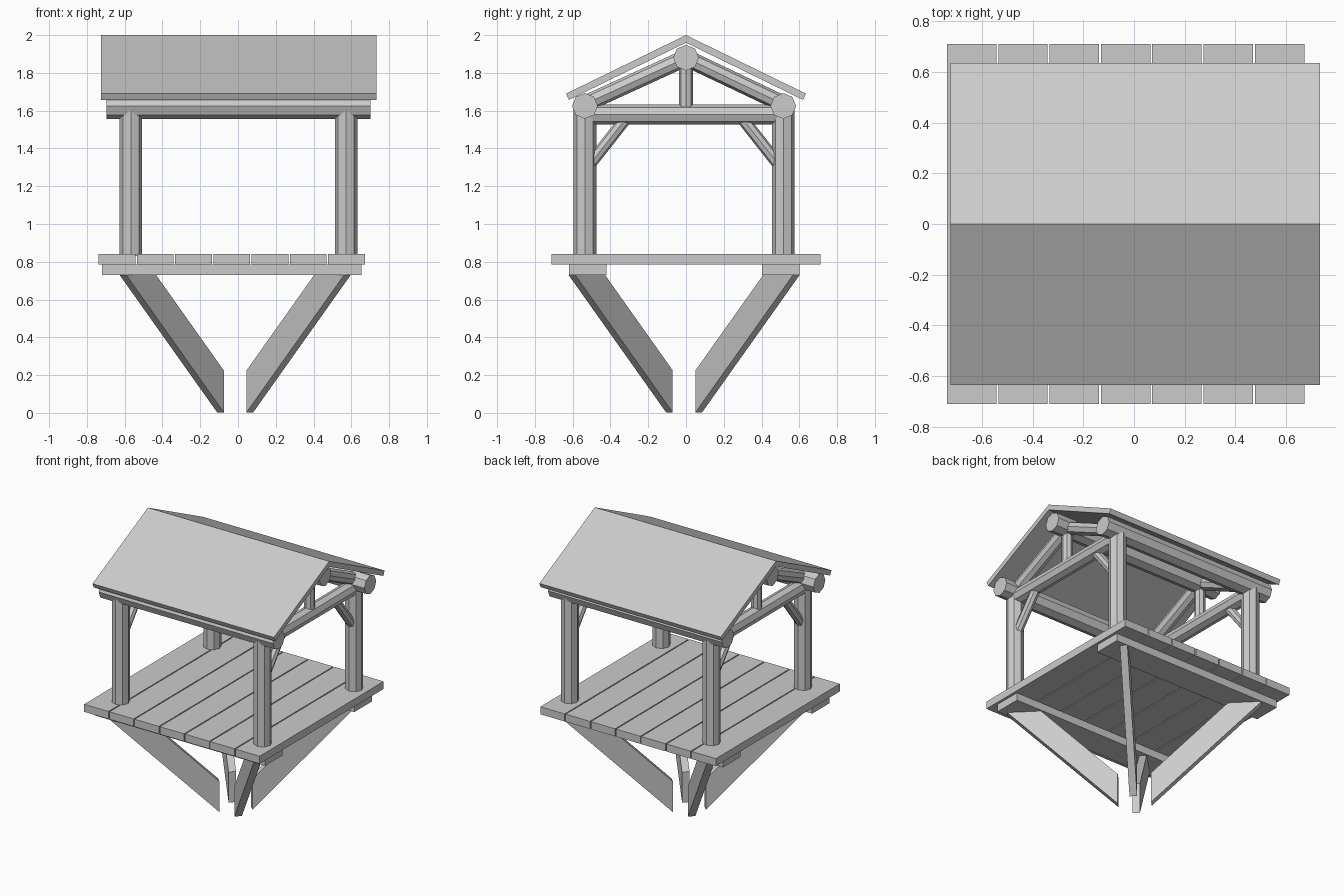
import bpy
from math import sqrt
from mathutils import Vector

if "Cube" in bpy.data.objects:
    bpy.data.objects.remove(bpy.data.objects["Cube"])


def mesh_object(name, verts, faces):
    mesh = bpy.data.meshes.new(name)
    mesh.from_pydata(verts, [], faces)
    mesh.update()
    obj = bpy.data.objects.new(name, mesh)
    bpy.context.collection.objects.link(obj)
    return obj


def box(name, x, y, z):
    verts = [(a, b, c) for a in x for b in y for c in z]
    return mesh_object(name, verts, [(0, 1, 3, 2), (4, 6, 7, 5), (0, 4, 5, 1),
                                     (2, 3, 7, 6), (0, 2, 6, 4), (1, 5, 7, 3)])


def prism(name, profile, offset):
    """Extrude a closed 3D profile along an offset vector."""
    n = len(profile)
    base = [Vector(p) for p in profile]
    verts = base + [p + Vector(offset) for p in base]
    faces = [tuple(range(n))[::-1], tuple(range(n, 2 * n))]
    faces += [(i, (i + 1) % n, (i + 1) % n + n, i + n) for i in range(n)]
    return mesh_object(name, verts, faces)


def log(name, start, end, radius):
    """Eight-sided timber between two points."""
    a, b = Vector(start), Vector(end)
    axis = b - a
    bpy.ops.mesh.primitive_cylinder_add(vertices=8, radius=radius,
                                        depth=axis.length, location=(a + b) / 2)
    obj = bpy.context.object
    obj.rotation_euler = axis.to_track_quat('Z', 'Y').to_euler()
    obj.name = name


YC = -0.01          # timber frame sits slightly off centre
EAVE_Y, EAVE_Z, RIDGE_Z = 0.525, 1.625, 1.88

# Deck planks
for i in range(7):
    x = -0.738 + i * 0.2025
    box("deck_plank", (x, x + 0.195), (-0.711, 0.711), (0.785, 0.84))

# Bearers under the deck
for y in (-0.52, 0.502):
    box("deck_bearer", (-0.72, 0.653), (y - 0.1, y + 0.1), (0.73, 0.785))

# Diagonal support boards running from the corners to the middle
LEG = [(0.078, 0.003), (0.078, 0.225), (0.436, 0.73), (0.594, 0.73)]
for sx in (-1, 1):
    for sy in (-1, 1):
        side = Vector((-sy, sx, 0)) * (0.05 / sqrt(2))
        flat = [Vector((sx * s - 0.015, sy * s - 0.01, z)) - side / 2 for s, z in LEG]
        prism("support_leg", flat, side)

# Eave and ridge logs
for s in (-1, 1):
    log("eave_log", (-0.697, YC + s * EAVE_Y, EAVE_Z), (0.702, YC + s * EAVE_Y, EAVE_Z), 0.068)
log("ridge_log", (-0.697, 0, RIDGE_Z), (0.702, 0, RIDGE_Z), 0.068)

# Two gable frames
for x in (-0.567, 0.573):
    log("tie_beam", (x, YC - 0.5, 1.58), (x, YC + 0.5, 1.58), 0.053)
    log("king_post", (x, 0, 1.6), (x, 0, 1.85), 0.037)
    for s in (-1, 1):
        y = YC + s * EAVE_Y
        log("post", (x, y, 0.83), (x, y, 1.62), 0.06)
        log("rafter", (x, y, EAVE_Z + 0.01), (x, 0, RIDGE_Z), 0.045)
        log("corner_brace", (x, YC + s * 0.5, 1.315), (x, YC + s * 0.315, 1.55), 0.032)

# Pitched roof
ROOF = [(0, 2.0), (0.635, 1.69), (0.62, 1.657), (0, 1.96)]
for s in (-1, 1):
    prism("roof_panel", [(-0.724, s * y, z) for y, z in ROOF], (1.457, 0, 0))

# Consistent outward normals
import bmesh
for obj in bpy.data.objects:
    bm = bmesh.new()
    bm.from_mesh(obj.data)
    bmesh.ops.recalc_face_normals(bm, faces=bm.faces[:])
    bm.to_mesh(obj.data)
    bm.free()
